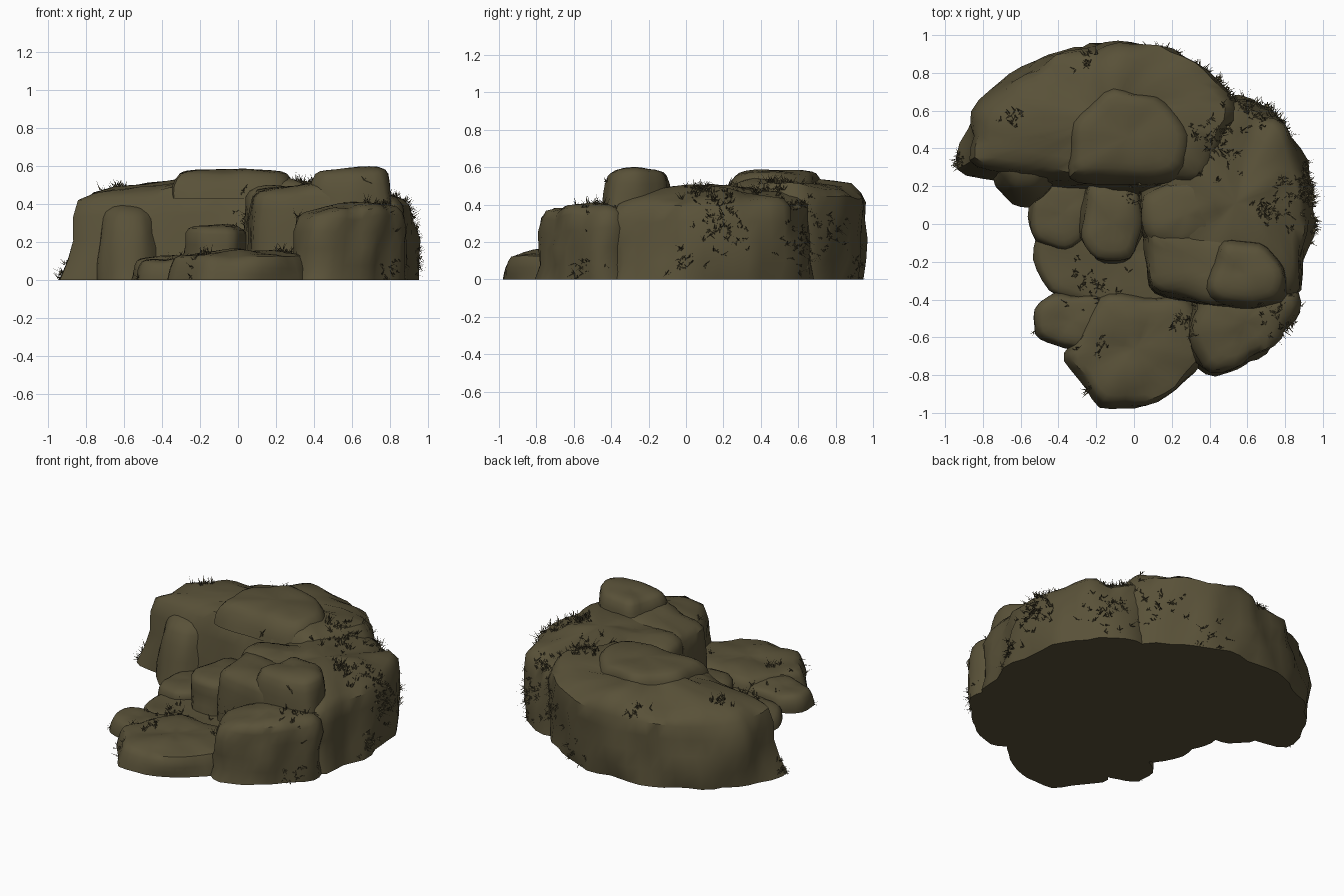
import bpy, bmesh, math, random
from mathutils import Vector, noise

random.seed(4)
cube = bpy.data.objects.get("Cube")
if cube:
    bpy.data.objects.remove(cube)


def make_material(name, col):
    m = bpy.data.materials.new(name)
    m.use_nodes = True
    m.diffuse_color = (*col, 1)
    b = m.node_tree.nodes["Principled BSDF"]
    b.inputs["Base Color"].default_value = (*col, 1)
    b.inputs["Roughness"].default_value = 0.9
    return m


STONE = make_material("mossy stone", (0.1, 0.083, 0.04))


def add_object(name, bm, smooth):
    me = bpy.data.meshes.new(name)
    bm.to_mesh(me)
    bm.free()
    me.materials.append(STONE)
    ob = bpy.data.objects.new(name, me)
    bpy.context.collection.objects.link(ob)
    if smooth:
        bpy.ops.object.select_all(action='DESELECT')
        ob.select_set(True)
        bpy.context.view_layer.objects.active = ob
        bpy.ops.object.shade_smooth_by_angle(angle=math.radians(42))
    return ob


def resample(pts, n):
    """Evenly spaced points along a closed outline, corners slightly rounded."""
    pts = [Vector(p) for p in pts]
    segs = [(a, b, (b - a).length) for a, b in zip(pts, pts[1:] + pts[:1])]
    total, out = sum(s[2] for s in segs), []
    for i in range(n):
        d = total * i / n
        for a, b, l in segs:
            if d <= l:
                out.append(a.lerp(b, d / l))
                break
            d -= l
    return [(out[i - 1] + out[i] * 2 + out[(i + 1) % n]) / 4 for i in range(n)]


# (share of the way to the shoulder or crown, share of the height)
WALL = [(0, 0), (0.1, 0.2), (0.25, 0.42), (0.55, 0.64), (1, 0.82)]
CROWN = [(0.9, 0.9), (0.72, 0.955), (0.5, 0.985), (0.25, 1)]


def rock(name, outline, top, shoulder=0.9, slope=(0, 0), lean=(0, 0), rough=0.035, base=0):
    n = max(20, int(16 + 10 * sum((Vector(a) - Vector(b)).length
                                  for a, b in zip(outline, outline[1:]))))
    ring = resample(outline, n)
    c = sum(ring, Vector((0, 0))) / n
    levels = [(1 + (shoulder - 1) * s, h) for s, h in WALL]
    levels += [(shoulder * s, h) for s, h in CROWN]
    bm = bmesh.new()

    def point(p, scale, h):
        q = c + (p - c) * scale + Vector(lean) * h
        d = q - c
        z = base + (top - base) * h * (1 + (slope[0] * d.x + slope[1] * d.y) * h)
        v = Vector((q.x, q.y, z))
        # broad dents plus chiselled cell facets
        k = noise.noise(v * 4 + Vector((7, 3, 1))) + 0.5 * noise.noise(v * 9)
        k += 1.8 * (0.3 - noise.voronoi(v * 5)[0][0])
        k *= rough
        out = (p - c).normalized()
        if h > 0:
            v.z += k * 0.7 * h
        v.x += out.x * k * min(1, scale)
        v.y += out.y * k * min(1, scale)
        return bm.verts.new(v)

    rings = [[point(p, s, h) for p in ring] for s, h in levels]
    for a, b in zip(rings, rings[1:]):
        for i in range(n):
            j = (i + 1) % n
            bm.faces.new((a[i], a[j], b[j], b[i]))
    tip = bm.verts.new((sum((v.co for v in rings[-1]), Vector())) / n)
    for i in range(n):
        bm.faces.new((rings[-1][i], rings[-1][(i + 1) % n], tip))
    bm.faces.new(list(reversed(rings[0])))
    bmesh.ops.recalc_face_normals(bm, faces=bm.faces)
    return add_object(name, bm, True)


# Tall rear rocks
rock("rear_boulder", [(-.95, .28), (-.62, .2), (-.3, .16), (.05, .12), (.4, .15), (.6, .6), (.4, .8),
                      (.12, .95), (-.12, .98), (-.48, .89), (-.72, .76), (-.89, .58)],
     .535, .92, (.1, -.12), (.03, .05))
rock("rear_crown_slab", [(-.36, .22), (.05, .19), (.27, .22), (.33, .45), (.18, .68), (-.15, .72), (-.36, .52)],
     .59, .84, lean=(0, .03), rough=.015, base=.43)
rock("under_ledge_stone", [(-.75, .19), (-.65, .09), (-.48, .09), (-.33, .3), (-.5, .45), (-.72, .4)], .4, .85,
     lean=(0, .08), rough=.02)

# Right-hand mass with its stepped tops
rock("side_boulder", [(.05, .1), (.25, -.35), (.86, -.42), (.92, -.3), (.9, -.14), (.96, 0), (.94, .22),
                      (.87, .42), (.77, .61), (.56, .7), (.3, .65)],
     .5, .94, (-.1, -.05))
rock("middle_ledge", [(.02, .18), (.03, -.1), (.2, -.2), (.5, -.1), (.55, .15), (.3, .3)],
     .5, .9, rough=.02, base=.14)
rock("upper_step", [(.03, -.02), (.06, -.37), (.25, -.41), (.5, -.46), (.8, -.44), (.84, -.22), (.6, -.05), (.4, 0)],
     .51, .93, rough=.02, base=.15)
rock("high_block", [(.36, -.35), (.44, -.44), (.62, -.46), (.81, -.42), (.83, -.24), (.7, -.09), (.44, -.06)],
     .6, .84, rough=.015, base=.36)
rock("front_boulder", [(.25, -.55), (.28, -.7), (.37, -.81), (.54, -.8), (.73, -.68), (.89, -.46), (.86, -.3),
                       (.35, -.3)], .41, .87, (.15, .1), (.03, 0))

# Low steps and stones at the front
rock("step_block", [(-.3, -.08), (-.2, -.22), (0, -.22), (.08, 0), (.02, .22), (-.26, .24)], .3, .92, rough=.02)
rock("side_stone", [(-.57, .04), (-.53, -.12), (-.36, -.17), (-.2, -.05), (-.22, .24), (-.5, .24)], .13, .9,
     rough=.02)
rock("ground_pad", [(-.56, -.19), (-.45, -.37), (-.1, -.5), (.35, -.5), (.3, .15), (-.4, .15), (-.52, -.04)], .08,
     .92, rough=.015)
rock("corner_stone", [(-.53, -.45), (-.44, -.36), (-.16, -.36), (-.12, -.55), (-.2, -.68), (-.42, -.66), (-.54, -.6)],
     .12, .88, rough=.02)
rock("low_slab", [(-.2, -.36), (.32, -.38), (.4, -.7), (.22, -.91), (.02, -.99), (-.2, -.97), (-.27, -.82),
                  (-.41, -.7), (-.3, -.6)], .155, .9, (.15, .15), rough=.022)

# Tufts of dry grass on the tops (x, y, spread, count) and walls (bearing, z, spread, count)
TOPS = [(.45, .45, .14, 34), (.62, .6, .12, 30), (.7, .05, .12, 24), (.85, .2, .1, 24), (.75, -.47, .09, 14),
        (.28, -.5, .08, 14), (-.2, -.3, .14, 20), (-.65, .58, .07, 10), (-.25, .88, .06, 10), (-.2, -.66, .06, 8),
        (.02, .14, .07, 10), (-.92, .34, .04, 6), (-.24, -.9, .04, 6), (-.52, -.6, .04, 5)]
WALLS = [(12, .28, .1, 40), (0, .1, .08, 14), (40, .2, .12, 24), (60, .25, .12, 20), (80, .06, .1, 10),
         (-35, .05, .08, 10), (160, .03, .03, 8)]
bpy.context.view_layer.update()
deps = bpy.context.evaluated_depsgraph_get()
bm = bmesh.new()


def tuft(start, direction):
    hit, loc, nor, *_ = bpy.context.scene.ray_cast(deps, start, direction)
    if not hit:
        return
    for _ in range(7):
        a = random.uniform(0, math.tau)
        side = Vector((math.cos(a), math.sin(a), 0))
        drift = Vector([random.uniform(-.9, .9) for _ in range(3)])
        root = loc + side * random.uniform(-.015, .015)
        tip = root + (nor * .6 + drift) * random.uniform(.018, .04)
        tip.z = max(tip.z, 0)
        bm.faces.new([bm.verts.new(p) for p in (root - side * .004, root + side * .004, tip)])


for x, y, spread, count in TOPS:
    for _ in range(count):
        tuft((random.gauss(x, spread * .6), random.gauss(y, spread * .6), 2), (0, 0, -1))
for bearing, z, spread, count in WALLS:
    for _ in range(count):
        a = math.radians(bearing) + random.gauss(0, spread * .8)
        out = Vector((math.cos(a), math.sin(a), 0))
        tuft(out * 2 + Vector((0, 0, max(.01, random.gauss(z, spread * .6)))), -out)
add_object("grass_tufts", bm, False)
